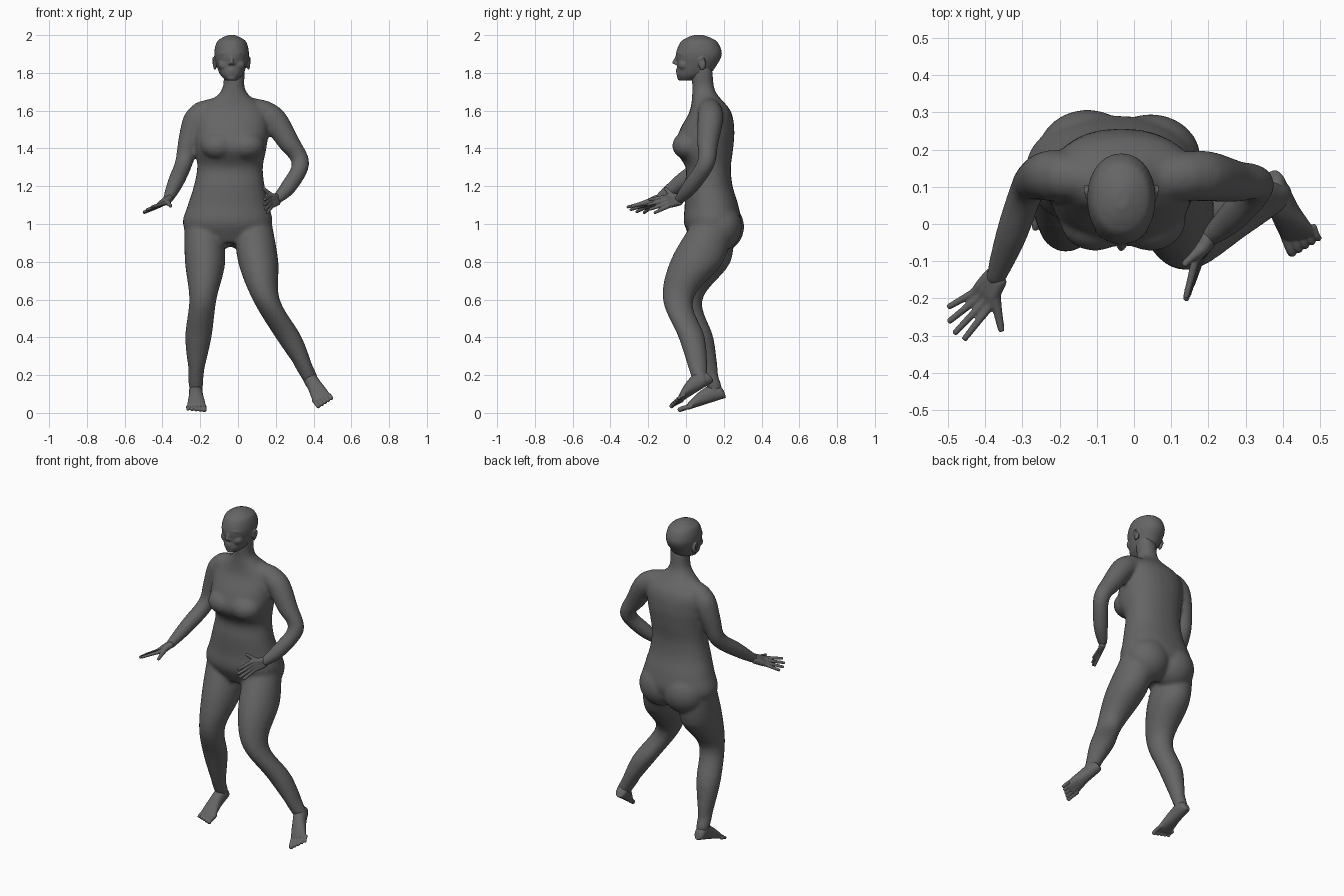
import bpy, bmesh
from math import sin, cos, pi, copysign
from mathutils import Vector, Matrix

cube = bpy.data.objects.get("Cube")
if cube:
    bpy.data.objects.remove(cube)

GREY = (0.13, 0.13, 0.13, 1)
skin = bpy.data.materials.new("dark_grey_skin")
skin.use_nodes = True
skin.diffuse_color = GREY
skin.node_tree.nodes["Principled BSDF"].inputs["Base Color"].default_value = GREY


def spline(before, start, end, after, t):
    """Smooth curve from start to end, steered by the neighbours."""
    slope_in, slope_out = (end - before) / 2, (after - start) / 2
    bend = 3 * (end - start) - 2 * slope_in - slope_out
    twist = 2 * (start - end) + slope_in + slope_out
    return start + slope_in * t + bend * t ** 2 + twist * t ** 3


def loft(bm, rings, power=1, steps=5, sides=28):
    """Closed skin through rings of (centre, half axis, half axis)."""
    dense = []
    last = len(rings) - 1
    for i in range(last):
        four = [rings[min(max(i + k, 0), last)] for k in (-1, 0, 1, 2)]
        for s in range(steps):
            dense.append([spline(*[ring[part] for ring in four], s / steps) for part in range(3)])
    dense.append(rings[-1])
    loops = []
    for centre, across, along in dense:
        loop = []
        for k in range(sides):
            p, q = cos(2 * pi * k / sides), sin(2 * pi * k / sides)
            offset = across * copysign(abs(p) ** power, p) + along * copysign(abs(q) ** power, q)
            loop.append(bm.verts.new(centre + offset))
        loops.append(loop)
    for lower, upper in zip(loops, loops[1:]):
        for k in range(sides):
            n = (k + 1) % sides
            bm.faces.new((lower[k], lower[n], upper[n], upper[k]))
    bm.faces.new(loops[0][::-1])
    bm.faces.new(loops[-1])


def level_ring(x, y, z, half_width, half_depth):
    return Vector((x, y, z)), Vector((half_width, 0, 0)), Vector((0, half_depth, 0))


def tube(bm, points, radii):
    """Round limb along a path, with domed ends and no twist."""
    points = [Vector(p) for p in points]
    rings = []
    side = (points[1] - points[0]).orthogonal()
    for i, (point, radius) in enumerate(zip(points, radii)):
        is_last = point is points[-1]
        ahead = points[i] if is_last else points[i + 1]
        tangent = (ahead - points[max(i - 1, 0)]).normalized()
        side = (side - side.project(tangent)).normalized()
        across = side * radius
        along = tangent.cross(across)
        dome = tangent * radius * 0.6
        if i == 0:
            rings.append((point - dome, across * 0.6, along * 0.6))
        rings.append((point, across, along))
        if is_last:
            rings.append((point + dome, across * 0.6, along * 0.6))
    loft(bm, rings, steps=4, sides=16)


def blob(bm, centre, size, tilt=0):
    place = Matrix.Translation(centre) @ Matrix.Rotation(tilt, 4, "X") @ Matrix.Diagonal((*size, 1))
    bmesh.ops.create_uvsphere(bm, u_segments=24, v_segments=16, radius=1, matrix=place)


def finish(bm, name, voxel, rounds):
    """Fuse the overlapping masses into one smooth skin."""
    mesh = bpy.data.meshes.new(name)
    bm.to_mesh(mesh)
    bm.free()
    mesh.materials.append(skin)
    part = bpy.data.objects.new(name, mesh)
    bpy.context.collection.objects.link(part)
    fuse = part.modifiers.new("fuse", "REMESH")
    fuse.mode = "VOXEL"
    fuse.voxel_size = voxel
    fuse.use_smooth_shade = True
    soften = part.modifiers.new("soften", "SMOOTH")
    soften.factor = 0.5
    soften.iterations = rounds


# Trunk: equal steps upward from the crotch through the neck into the skull
body = bmesh.new()
trunk = [(0.14, 0.18, 0.1), (0.14, 0.237, 0.15), (0.135, 0.215, 0.142), (0.12, 0.188, 0.127), (0.118, 0.174, 0.12),
         (0.095, 0.188, 0.155), (0.112, 0.195, 0.144), (0.128, 0.18, 0.108), (0.095, 0.068, 0.062),
         (0.085, 0.055, 0.056), (0.08, 0.05, 0.05)]
loft(body, [level_ring(-0.06 + 0.0045 * i, y, 0.9 + i / 10, width, depth)
            for i, (y, width, depth) in enumerate(trunk)], power=0.9)

# Bust, seat and shoulder slopes
SHOULDERS = {-1: Vector((-0.2, 0.13, 1.58)), 1: Vector((0.15, 0.13, 1.585))}
for side, shoulder in SHOULDERS.items():
    blob(body, (-0.03 + side * 0.075, 0.012, 1.415), (0.095, 0.085, 0.075))
    blob(body, (-0.04 + side * 0.085, 0.182 - side * 0.006, 0.985), (0.135, 0.12, 0.13))
    tube(body, [(-0.03 + side * 0.05, 0.115, 1.625), shoulder], [0.052, 0.066])

# Legs: equal steps downward from hip to ankle, then a short joint into the foot
LEG_SIZES = [(0.1, 0.11), (0.107, 0.142), (0.072, 0.08), (0.07, 0.07), (0.036, 0.046)]
RIGHT_LEG = [(-0.185, 0.14), (-0.174, 0.095), (-0.186, 0.007), (-0.21, 0.075), (-0.222, 0.126)]
LEFT_LEG = [(0.08, 0.14), (0.107, 0.057), (0.149, -0.043), (0.268, 0.03), (0.374, 0.07)]
RIGHT_ANKLE = Vector((-0.223, 0.155, 0.13))
LEFT_ANKLE = Vector((0.392, 0.085, 0.16))
for leg, ankle in ((RIGHT_LEG, RIGHT_ANKLE), (LEFT_LEG, LEFT_ANKLE)):
    loft(body, [level_ring(x, y, 1 - i / 5, *size) for i, ((x, y), size) in enumerate(zip(leg, LEG_SIZES))])
    shin_end = Vector((*leg[-1], 0.2))
    shin_top = shin_end.lerp(Vector((*leg[-2], 0.4)), 0.4)
    tube(body, [shin_top, shin_end, ankle], [0.044, 0.041, 0.037])

# Arms: shoulder, deltoid, upper arm, elbow, forearm, wrist
ARM_RADII = [0.066, 0.068, 0.057, 0.047, 0.043, 0.027]
RIGHT_WRIST = Vector((-0.372, -0.145, 1.13))
LEFT_WRIST = Vector((0.205, -0.035, 1.13))
tube(body, [SHOULDERS[-1], (-0.23, 0.13, 1.53), (-0.262, 0.12, 1.43), (-0.288, 0.09, 1.32), (-0.33, -0.03, 1.22),
            RIGHT_WRIST], ARM_RADII)
tube(body, [SHOULDERS[1], (0.2, 0.128, 1.54), (0.27, 0.115, 1.43), (0.332, 0.105, 1.32), (0.27, 0.025, 1.2),
            LEFT_WRIST], ARM_RADII)
finish(body, "body", 0.009, 12)

# Head: rings from chin to crown
MIDDLE = -0.034
head = bmesh.new()
skull = [(0, 1.76, 0.03, 0.03), (0.035, 1.79, 0.06, 0.085), (0.057, 1.84, 0.08, 0.105), (0.068, 1.9, 0.092, 0.122),
         (0.069, 1.96, 0.08, 0.1), (0.067, 1.985, 0.052, 0.065), (0.067, 2, 0.017, 0.025)]
loft(head, [level_ring(MIDDLE, *row) for row in skull], power=0.95)

# Nose, lips and chin
tube(head, [(MIDDLE, -0.045, 1.892), (MIDDLE, -0.054, 1.873), (MIDDLE, -0.063, 1.853)], [0.008, 0.009, 0.011])
for z in (1.807, 1.817):
    blob(head, (MIDDLE, -0.04, z), (0.022, 0.014, 0.006))
blob(head, (MIDDLE, -0.032, 1.776), (0.026, 0.015, 0.017))


def mirrored(side, x, y, z):
    return MIDDLE + side * x, y, z


for side in (-1, 1):
    # Nostril, brow, eyelids, cheek, ear and ear rim
    blob(head, mirrored(side, 0.011, -0.05, 1.848), (0.008, 0.012, 0.007))
    tube(head, [mirrored(side, 0.012, -0.044, 1.898), mirrored(side, 0.04, -0.036, 1.904),
                mirrored(side, 0.063, -0.016, 1.896)], [0.009, 0.009, 0.007])
    blob(head, mirrored(side, 0.033, -0.034, 1.878), (0.014, 0.007, 0.006))
    blob(head, mirrored(side, 0.036, -0.01, 1.843), (0.036, 0.032, 0.032))
    blob(head, mirrored(side, 0.088, 0.085, 1.85), (0.009, 0.02, 0.034), tilt=0.25)
    tube(head, [mirrored(side, 0.092, 0.07, 1.87), mirrored(side, 0.097, 0.09, 1.88),
                mirrored(side, 0.097, 0.1, 1.855), mirrored(side, 0.09, 0.08, 1.82)], [0.005] * 4)
finish(head, "head", 0.0045, 5)


# Hands: four fingers fanned between the index and little ones, and a thumb
def hand(name, wrist, index, little, index_tip, little_tip, thumb_tip):
    bm = bmesh.new()
    index, little, index_tip, little_tip, thumb_tip = map(Vector, (index, little, index_tip, little_tip, thumb_tip))
    for i in range(4):
        knuckle = index.lerp(little, i / 3)
        tip = index_tip.lerp(little_tip, i / 3)
        tip += (tip - knuckle).normalized() * 0.02 * sin(pi * i / 3)
        root = wrist + (knuckle - index.lerp(little, 0.5)) * 0.45
        tube(bm, [root, root.lerp(knuckle, 0.6), knuckle, knuckle.lerp(tip, 0.5), tip],
             [0.02, 0.016, 0.0115, 0.0095, 0.008])
    base = wrist.lerp(index, 0.4).lerp(thumb_tip, 0.2)
    tube(bm, [wrist, base, base.lerp(thumb_tip, 0.5), thumb_tip], [0.02, 0.017, 0.012, 0.009])
    finish(bm, name, 0.0035, 3)


hand("right_hand", RIGHT_WRIST, (-0.388, -0.222, 1.11), (-0.432, -0.185, 1.09),
     (-0.455, -0.308, 1.09), (-0.497, -0.222, 1.06), (-0.357, -0.284, 1.095))
hand("left_hand", LEFT_WRIST, (0.165, -0.1, 1.145), (0.18, -0.09, 1.095),
     (0.14, -0.195, 1.13), (0.155, -0.165, 1.06), (0.136, -0.108, 1.188))


# Feet: a sole-based loft from heel to ball, with toes shrinking outward
def foot(name, heel, toe, outward, ankle):
    bm = bmesh.new()
    heel, stride, outward = Vector(heel), Vector(toe) - Vector(heel), Vector(outward)
    outward = (outward - outward.project(stride)).normalized()
    up = stride.cross(outward).normalized()
    if up.z < 0:
        up.negate()
    outline = [(0, 0.016, 0.04), (0.05, 0.03, 0.07), (0.2, 0.036, 0.088), (0.4, 0.038, 0.08),
               (0.6, 0.045, 0.058), (0.75, 0.049, 0.036), (0.8, 0.044, 0.026)]
    loft(bm, [(heel + stride * reach + up * height / 2, outward * width, up * height / 2)
              for reach, width, height in outline], power=0.9)
    tube(bm, [ankle, heel + stride * 0.22 + up * 0.05], [0.034, 0.034])
    for i in range(5):
        radius = 0.0125 - i * 0.0008
        shift = outward * (i * 0.0215 - 0.04) + up * radius
        reach = 0.97 - i * 0.025
        tube(bm, [heel + stride * 0.72 + shift, heel + stride * (reach - 0.06) + shift + up * 0.004,
                  heel + stride * reach + shift], [radius] * 3)
    finish(bm, name, 0.0035, 4)


foot("right_foot", (-0.225, 0.212, 0.08), (-0.218, -0.04, 0), (-1, 0, 0), RIGHT_ANKLE)
foot("left_foot", (0.375, 0.145, 0.165), (0.468, -0.07, 0.035), (0.7, 0.45, 0.5), LEFT_ANKLE)
